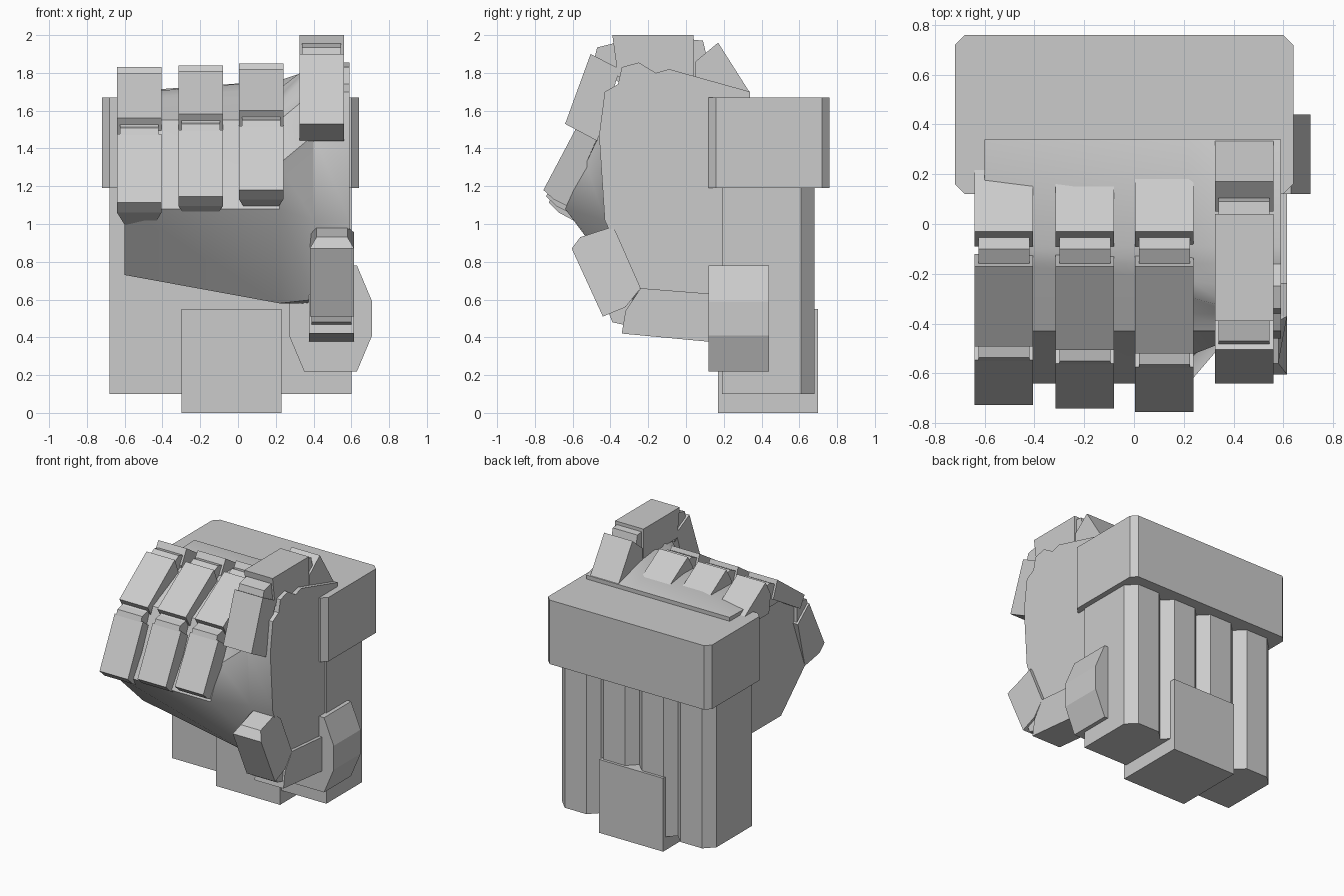
import bpy
import bmesh

cube = bpy.data.objects.get("Cube")
if cube:
    bpy.data.objects.remove(cube, do_unlink=True)

grey = bpy.data.materials.new("plain_grey")
grey.use_nodes = True
COLOUR = (0.6, 0.6, 0.6, 1)
grey.diffuse_color = COLOUR
grey.node_tree.nodes["Principled BSDF"].inputs["Base Color"].default_value = COLOUR


def loft(name, rings):
    """Skin a closed solid over rings of equal point count."""
    bm = bmesh.new()
    rows = [[bm.verts.new(p) for p in ring] for ring in rings]
    n = len(rows[0])
    for a, b in zip(rows, rows[1:]):
        for i in range(n):
            j = (i + 1) % n
            bm.faces.new((a[i], a[j], b[j], b[i]))
    bm.faces.new(rows[0][::-1])
    bm.faces.new(rows[-1])
    bmesh.ops.recalc_face_normals(bm, faces=bm.faces)
    mesh = bpy.data.meshes.new(name)
    bm.to_mesh(mesh)
    bm.free()
    mesh.materials.append(grey)
    ob = bpy.data.objects.new(name, mesh)
    bpy.context.collection.objects.link(ob)
    return ob


def prism(name, profile, lo, hi, axis="x"):
    """Extrude a profile; an optional third value pulls a point in from the ends."""
    def place(p, t):
        a, b = p[0], p[1]
        return {"x": (t, a, b), "y": (a, t, b), "z": (a, b, t)}[axis]

    def inset(p):
        return p[2] if len(p) > 2 else 0
    return loft(name, [[place(p, lo + inset(p)) for p in profile],
                       [place(p, hi - inset(p)) for p in profile]])


def octagon(x0, x1, y0, y1, cx, cy):
    return [(x0 + cx, y0), (x1 - cx, y0), (x1, y0 + cy), (x1, y1 - cy),
            (x1 - cx, y1), (x0 + cx, y1), (x0, y1 - cy), (x0, y0 + cy)]


# Wrist block, ribbed forearm and lower plug
prism("wrist_block", octagon(-0.72, 0.64, 0.12, 0.76, 0.04, 0.04), 1.19, 1.67, "z")
PITCH, CUT = 0.32, 0.07
for i in range(4):
    a = -0.68 + PITCH * i
    b = a + PITCH
    rib = [(a, 0.19), (b, 0.19), (b, 0.68 - CUT), (b - CUT, 0.68),
           (a + CUT, 0.68), (a, 0.68 - CUT)]
    prism(f"forearm_rib_{i + 1}", rib, 0.10, 1.20, "z")
prism("lower_plug", [(-0.30, 0.17), (0.23, 0.17), (0.23, 0.70), (-0.30, 0.70)],
      0, 0.55, "z")


# Palm, wide at the curled fingers and narrowing to the thumb side
def curled(x, top, base):
    drop = (top - 1.55) / 5
    ring = [(0.34, 1.70), (-0.09, top)]
    ring += [(-0.09 - 0.068 * k, top - drop * k) for k in range(1, 6)]
    ring += [(-0.53, 1.32), (-0.64, 1.08), (-0.27, base), (0.30, base)]
    return [(x, y, z) for y, z in ring]


SIDE = [(0.34, 1.70), (-0.09, 1.82), (-0.16, 1.80), (-0.25, 1.855), (-0.34, 1.83),
        (-0.36, 1.74), (-0.43, 1.70), (-0.46, 1.47), (-0.43, 1.02),
        (-0.24, 0.60), (0.30, 0.58)]
palm = loft("palm", [curled(-0.60, 1.69, 0.73), curled(0.22, 1.76, 0.58),
                     [(0.40, y, z) for y, z in SIDE],
                     [(0.59, y, z) for y, z in SIDE]])
bpy.ops.object.select_all(action="DESELECT")
palm.select_set(True)
bpy.context.view_layer.objects.active = palm
bpy.ops.object.shade_smooth_by_angle(angle=0.6)

# Three curled fingers, each a little lower than the next
KNUCKLE = [(0.25, 1.68), (-0.03, 1.85), (-0.09, 1.75), (-0.07, 1.62), (0.25, 1.62)]
MIDDLE = [(-0.17, 1.82), (-0.52, 1.60), (-0.47, 1.52), (-0.12, 1.70)]
TIP = [(-0.575, 1.52), (-0.755, 1.18), (-0.70, 1.13), (-0.58, 1.07, 0.04), (-0.44, 1.42)]
LINK_A = [(-0.02, 1.80), (-0.10, 1.82), (-0.20, 1.77), (-0.20, 1.65), (-0.02, 1.65)]
LINK_B = [(-0.45, 1.60), (-0.51, 1.56), (-0.565, 1.55), (-0.62, 1.40), (-0.45, 1.40)]
WIDTH = 0.235
for k, (label, left) in enumerate((("middle", 0.005), ("ring", -0.315), ("little", -0.64))):
    def shift(profile):
        return [(p[0] + 0.014 * k * (p[0] < -0.3),
                 p[1] - k * (0.01 + 0.035 * (1.85 - p[1])), *p[2:]) for p in profile]
    for part, shape in (("knuckle", KNUCKLE), ("segment", MIDDLE), ("tip", TIP)):
        prism(f"{label}_finger_{part}", shift(shape), left, left + WIDTH)
    for part, shape in (("upper_joint", LINK_A), ("lower_joint", LINK_B)):
        prism(f"{label}_finger_{part}", shift(shape), left + 0.015, left + WIDTH - 0.015)

# Raised index finger
X0, X1 = 0.325, 0.56
prism("index_knuckle", [(0.335, 1.70), (0.17, 1.96), (0.05, 1.86), (0.05, 1.70)], X0, X1)
prism("index_segment", [(0.04, 2.0), (-0.39, 2.0), (-0.36, 1.78), (0.04, 1.78)], X0, X1)
prism("index_tip", [(-0.505, 1.90), (-0.64, 1.53), (-0.47, 1.44), (-0.35, 1.82)], X0, X1)
prism("index_upper_joint", [(0.09, 1.97), (0.0, 1.98), (0.0, 1.75), (0.13, 1.80)],
      X0 + 0.015, X1 - 0.015)
prism("index_lower_joint", [(-0.35, 1.955), (-0.39, 1.955), (-0.47, 1.935),
                            (-0.50, 1.82), (-0.35, 1.75)], X0 + 0.015, X1 - 0.015)

# Thumb with its pivot
prism("thumb_pivot", octagon(0.27, 0.71, 0.22, 0.78, 0.08, 0.19), 0.12, 0.44, "y")
prism("thumb_base", [(0.14, 0.375), (-0.34, 0.42), (-0.32, 0.54), (-0.24, 0.66),
                     (0.14, 0.63)], 0.375, 0.615)
prism("thumb_joint", [(-0.30, 0.46), (-0.39, 0.48), (-0.42, 0.56), (-0.28, 0.60)],
      0.39, 0.60)
prism("thumb_tip", [(-0.44, 0.51), (-0.605, 0.87), (-0.56, 0.93, 0.035),
                    (-0.39, 0.985, 0.035), (-0.37, 0.955), (-0.24, 0.66),
                    (-0.32, 0.56)], 0.38, 0.615)
